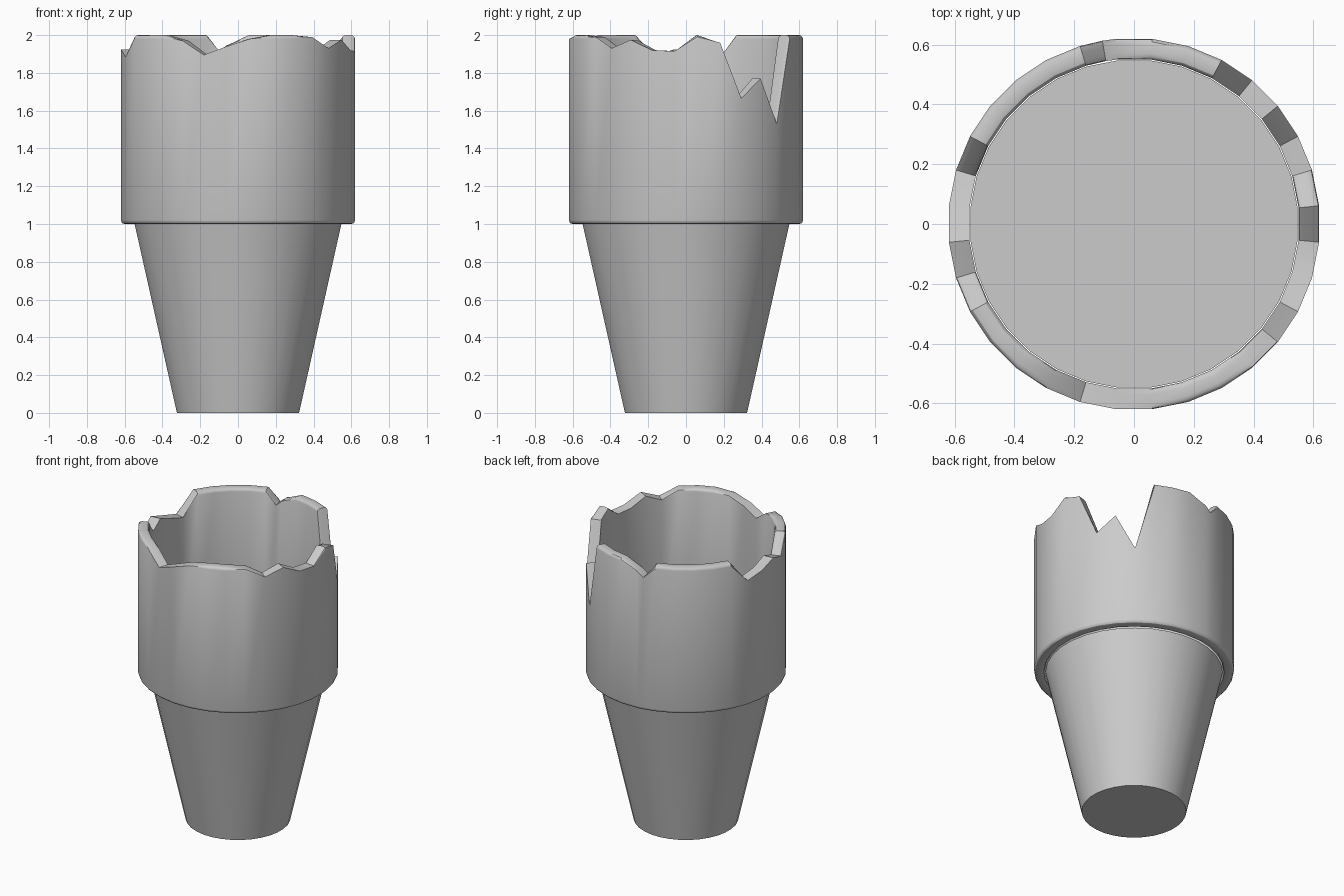
import bpy, bmesh, math

if "Cube" in bpy.data.objects:
    bpy.data.objects.remove(bpy.data.objects["Cube"])

STEP = 360 / 32
OUT, INN, BEV = 0.622, 0.553, 0.02


def finish(name, bm):
    bmesh.ops.remove_doubles(bm, verts=bm.verts, dist=1e-5)
    bmesh.ops.recalc_face_normals(bm, faces=bm.faces)
    mesh = bpy.data.meshes.new(name)
    bm.to_mesh(mesh)
    bm.free()
    ob = bpy.data.objects.new(name, mesh)
    bpy.context.collection.objects.link(ob)
    bpy.ops.object.select_all(action='DESELECT')
    bpy.context.view_layer.objects.active = ob
    ob.select_set(True)
    bpy.ops.object.shade_smooth_by_angle(angle=math.radians(30))
    return ob


def ring_point(bm, r, deg, z):
    a = math.radians(deg)
    return bm.verts.new((r * math.cos(a), r * math.sin(a), z))


def bridge(bm, columns, closed):
    for i, a in enumerate(columns):
        b = columns[(i + 1) % len(columns)]
        n = len(a)
        for j in range(n if closed else n - 1):
            k = (j + 1) % n
            bm.faces.new((a[j], b[j], b[k], a[k]))


# Tapered lower body, closed top and bottom
bm = bmesh.new()
angles = [STEP * (i + 0.5) for i in range(32)]
cols = [[ring_point(bm, 0.325, d, 0), ring_point(bm, 0.55, d, 1.0)] for d in angles]
bridge(bm, cols, False)
bm.faces.new([c[0] for c in cols])
bm.faces.new([c[1] for c in cols])
finish("tapered_body", bm)

# Broken rim height at each of the 32 corners, counterclockwise from +x
heights = [2, 1.96, 1.665, 1.77, 1.53, 2, 2, 2,
           1.945, 2, 2, 2, 2, 2, 1.855, 1.885,
           1.925, 1.885, 2, 2, 2, 1.97, 1.895, 1.94,
           1.98, 2, 2, 1.99, 1.93, 1.975, 1.92, 1.915]
rim = [(d, h) for d, h in zip(angles, heights)]
rim.append((99.8, 1.91))  # extra corner for the steep rear chip
rim.sort()

# Rounded collar cross-section: bottom bevel, then bevelled top
arc = [(BEV * (1 - math.cos(t)), BEV * (math.sin(t) - 1))
       for t in (0, math.pi / 6, math.pi / 3, math.pi / 2)]
outer_low = [(OUT - dx, 1 - dz - BEV + BEV - 0.0) for dx, dz in reversed(arc)]
inner_low = [(INN + dx * 0.8, 1 - dz) for dx, dz in arc]
outer_top = [(OUT - dx, 2 + dz) for dx, dz in arc]
inner_top = [(INN + dx, 2 + dz) for dx, dz in reversed(arc)]
profile = outer_low + outer_top + inner_top + inner_low

bm = bmesh.new()
cols = [[ring_point(bm, r, d, min(z, h)) for r, z in profile] for d, h in rim]
bridge(bm, cols, True)
finish("broken_collar", bm)
